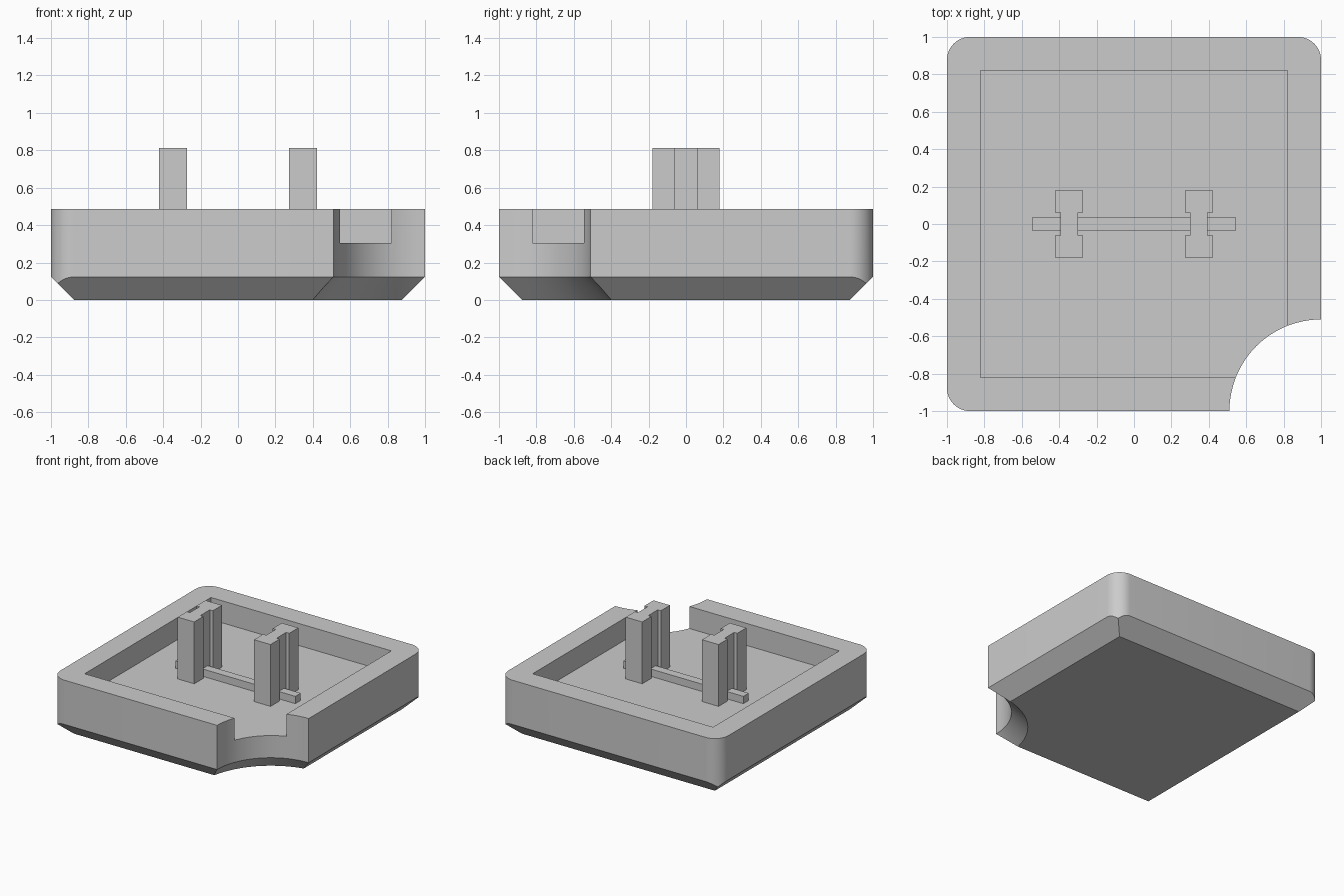
import bpy
import bmesh
from math import cos, sin, pi, radians

if "Cube" in bpy.data.objects:
    bpy.data.objects.remove(bpy.data.objects["Cube"])

FLOOR, RIM, POST_TOP = 0.305, 0.486, 0.813
CHAMFER, NOTCH = 0.123, 0.49

grey = bpy.data.materials.new("plain_grey")
grey.use_nodes = True
grey.diffuse_color = (0.6, 0.6, 0.6, 1)
grey.node_tree.nodes["Principled BSDF"].inputs["Base Color"].default_value = (0.6, 0.6, 0.6, 1)


def loft(name, rings):
    """Closed solid through rings of equal point count, lowest first."""
    bm = bmesh.new()
    loops = [[bm.verts.new(p) for p in ring] for ring in rings]
    n = len(loops[0])
    bm.faces.new(loops[0][::-1])
    bm.faces.new(loops[-1])
    for low, high in zip(loops, loops[1:]):
        for i in range(n):
            j = (i + 1) % n
            bm.faces.new((low[i], low[j], high[j], high[i]))
    bmesh.ops.recalc_face_normals(bm, faces=bm.faces)
    mesh = bpy.data.meshes.new(name)
    bm.to_mesh(mesh)
    bm.free()
    mesh.materials.append(grey)
    obj = bpy.data.objects.new(name, mesh)
    bpy.context.collection.objects.link(obj)
    return obj


def prism(name, outline, z0, z1):
    return loft(name, [[(x, y, z) for x, y in outline] for z in (z0, z1)])


def rect(hx, hy):
    return [(-hx, -hy), (hx, -hy), (hx, hy), (-hx, hy)]


def circle(cx, cy, r, z, n=64):
    return [(cx + r * cos(2 * pi * i / n), cy + r * sin(2 * pi * i / n), z) for i in range(n)]


def boolean(target, cutter, operation):
    mod = target.modifiers.new("cut", 'BOOLEAN')
    mod.operation, mod.object, mod.solver = operation, cutter, 'EXACT'
    bpy.ops.object.select_all(action='DESELECT')
    bpy.context.view_layer.objects.active = target
    target.select_set(True)
    bpy.ops.object.modifier_apply(modifier=mod.name)
    bpy.data.objects.remove(cutter)


# Tray body: rounded square block, trimmed by a flaring pyramid for the bottom chamfer
outline = []
for k, (sx, sy) in enumerate([(1, 1), (-1, 1), (-1, -1), (1, -1)]):
    for s in range(13):
        a = (k + s / 12) * pi / 2
        outline.append((sx * (1 - CHAMFER) + CHAMFER * cos(a),
                        sy * (1 - CHAMFER) + CHAMFER * sin(a)))
body = prism("tray_body", outline, -0.1, RIM)
flare = loft("flare", [[(x, y, z) for x, y in rect(1 - CHAMFER + z, 1 - CHAMFER + z)]
                       for z in (0, 0.7)])
boolean(body, flare, 'INTERSECT')

# Round corner notch with a matching chamfer below
notch = loft("notch", [circle(1, -1, NOTCH + CHAMFER + 0.1, -0.1),
                       circle(1, -1, NOTCH, CHAMFER),
                       circle(1, -1, NOTCH, 1)])
boolean(body, notch, 'DIFFERENCE')

# Recessed pocket
boolean(body, prism("pocket", rect(0.82, 0.82), FLOOR, 1), 'DIFFERENCE')
bpy.ops.object.shade_smooth_by_angle(angle=radians(25))

# Twin posts with grooved sides
half = [(0.075, -0.18), (0.075, -0.062), (0.047, -0.062),
        (0.047, 0.062), (0.075, 0.062), (0.075, 0.18)]
profile = half + [(-x, -y) for x, y in half]
for side, sx in (("left", 1), ("right", -1)):
    prism(side + "_post", [(x + sx * 0.347, y) for x, y in profile], FLOOR - 0.05, POST_TOP)

# Low bar running through both posts
prism("floor_bar", rect(0.545, 0.035), FLOOR - 0.05, FLOOR + 0.06)
